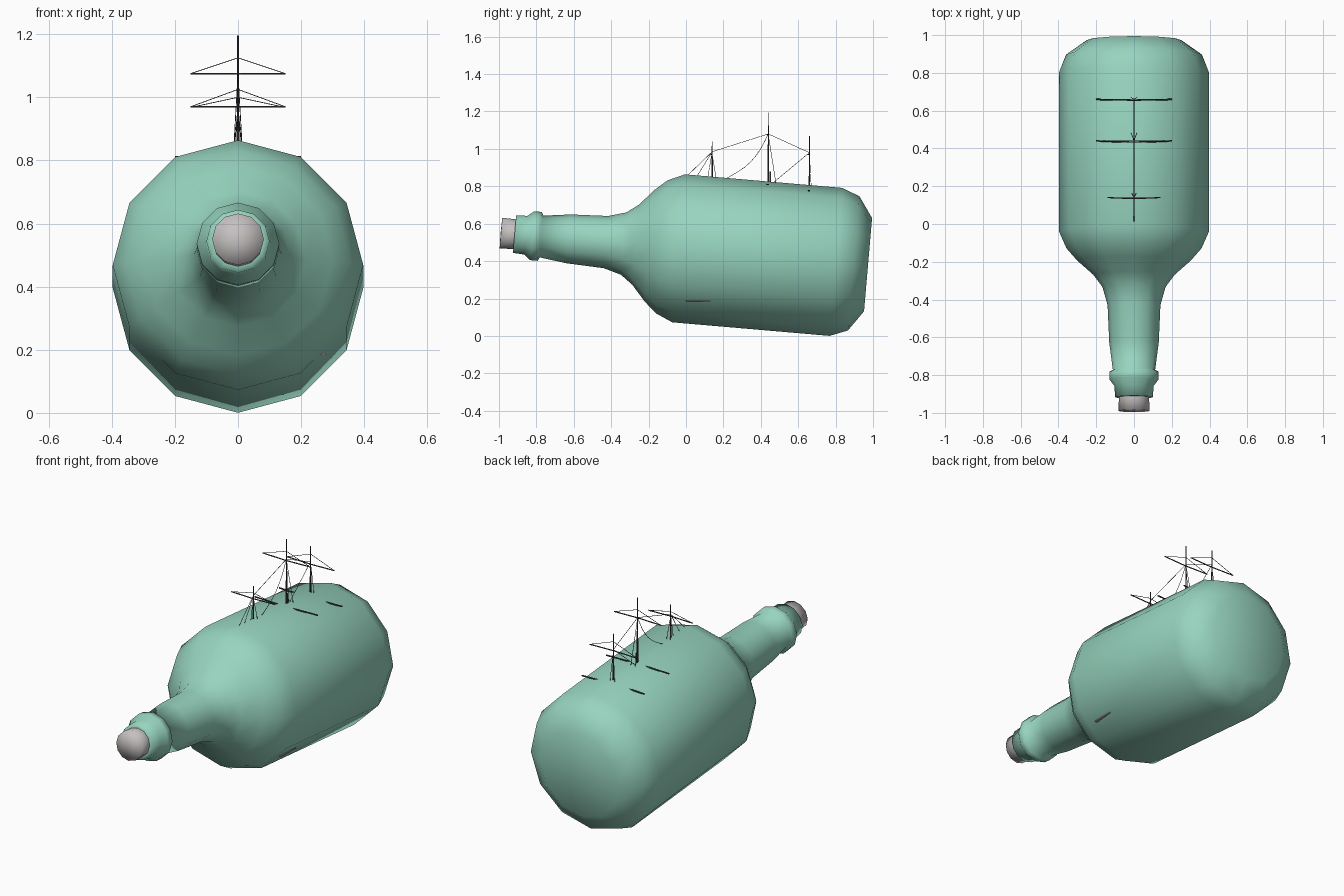
import bpy, bmesh, math
from mathutils import Vector

if "Cube" in bpy.data.objects:
    bpy.data.objects.remove(bpy.data.objects["Cube"], do_unlink=True)


def material(name, rgb):
    m = bpy.data.materials.new(name)
    m.use_nodes = True
    m.diffuse_color = (*rgb, 1)
    m.node_tree.nodes["Principled BSDF"].inputs["Base Color"].default_value = (*rgb, 1)
    return m


GLASS = material("sea green glass", (0.31, 0.66, 0.52))
CORK = material("pale grey cork", (0.56, 0.53, 0.53))
SPAR = material("dark spar wood", (0.06, 0.05, 0.05))
PLANK = material("pinkish plank", (0.45, 0.33, 0.32))

TILT = math.radians(-4.92)
AXIS_Z = 0.465


def finish(bm, name, mat, smooth=True):
    bmesh.ops.recalc_face_normals(bm, faces=bm.faces)
    me = bpy.data.meshes.new(name)
    bm.to_mesh(me)
    bm.free()
    me.materials.append(mat)
    for p in me.polygons:
        p.use_smooth = smooth
    ob = bpy.data.objects.new(name, me)
    bpy.context.collection.objects.link(ob)
    return ob


def lathe(name, profile, mat, sides=12):
    """Turn (distance along y, radius) pairs about the tilted bottle axis."""
    bm = bmesh.new()
    rings = []
    for s, r in profile:
        if r == 0:
            rings.append([bm.verts.new((0, s, 0))] * sides)
            continue
        angles = [2 * math.pi * i / sides for i in range(sides)]
        rings.append([bm.verts.new((r * math.sin(a), s, r * math.cos(a))) for a in angles])
    for a, b in zip(rings, rings[1:]):
        for i in range(sides):
            j = (i + 1) % sides
            bm.faces.new(list(dict.fromkeys((a[i], a[j], b[j], b[i]))))
    ob = finish(bm, name, mat)
    ob.location.z = AXIS_Z
    ob.rotation_euler.x = TILT
    return ob


def rod(name, points, radius, mat=SPAR, tip=1.0, sides=6):
    """Round bar or rope through the given points."""
    cu = bpy.data.curves.new(name, "CURVE")
    cu.dimensions = "3D"
    sp = cu.splines.new("POLY")
    sp.points.add(len(points) - 1)
    for i, p in enumerate(points):
        sp.points[i].co = (*p, 1)
        sp.points[i].radius = 1 + (tip - 1) * i / (len(points) - 1)
    cu.bevel_depth = radius
    cu.bevel_resolution = 1
    cu.use_fill_caps = True
    cu.materials.append(mat)
    ob = bpy.data.objects.new(name, cu)
    bpy.context.collection.objects.link(ob)
    return ob


def box(name, centre, size, mat):
    bm = bmesh.new()
    bmesh.ops.create_cube(bm, size=1)
    bmesh.ops.scale(bm, vec=size, verts=bm.verts)
    bmesh.ops.translate(bm, vec=centre, verts=bm.verts)
    return finish(bm, name, mat, False)


# Bottle: base, body, shoulder, neck, collar and lip
lathe("bottle", [
    (0.977, 0), (0.977, 0.25), (0.90, 0.36), (0.805, 0.397), (-0.04, 0.397),
    (-0.13, 0.357), (-0.195, 0.30), (-0.27, 0.215), (-0.335, 0.167),
    (-0.43, 0.14), (-0.63, 0.131), (-0.775, 0.112), (-0.785, 0.131),
    (-0.825, 0.131), (-0.86, 0.104), (-0.92, 0.10), (-0.92, 0.075)], GLASS)

# Cork
lathe("cork", [(-0.86, 0.078), (-0.92, 0.08), (-0.993, 0.082), (-0.995, 0)], CORK)

# Hull of the ship inside the bottle
bm = bmesh.new()
rings = []
for y, w, sheer in [(-0.02, 0.01, 0.06), (0.12, 0.09, 0.02), (0.4, 0.13, 0),
                    (0.65, 0.11, 0.02), (0.8, 0.07, 0.06)]:
    section = [(-w, 0.4 + sheer), (-w * 0.8, 0.27), (0, 0.2), (w * 0.8, 0.27), (w, 0.4 + sheer)]
    rings.append([bm.verts.new((x, y, z)) for x, z in section])
for a, b in zip(rings, rings[1:]):
    for i in range(5):
        j = (i + 1) % 5
        bm.faces.new((a[i], a[j], b[j], b[i]))
bm.faces.new(rings[0])
bm.faces.new(rings[-1])
finish(bm, "hull", PLANK, False)

# Plank lying against the lower left glass
box("plank", (0.262, 0.065, 0.187), (0.03, 0.13, 0.006), PLANK)

# Masts with an upper yard, its lifts and a pair of shrouds
#        name     y     top   yard  half  peak   shroud foot y
masts = [("fore", 0.14, 1.04, 0.97, 0.14, 1.00, 0.17),
         ("main", 0.44, 1.195, 1.075, 0.15, 1.125, 0.485),
         ("mizzen", 0.66, 1.07, 0.97, 0.15, 1.025, 0.67)]
for name, y, top, yard, half, peak, foot in masts:
    rod(name + "_mast", [(0, y, 0.38), (0, y, 0.88), (0, y, top)], 0.006, tip=0.4)
    rod(name + "_yard", [(-half, y, yard), (0, y - 0.006, yard), (half, y, yard)], 0.003)
    for side in (-1, 1):
        rod(name + "_lift", [(side * half, y, yard), (0, y, peak)], 0.0014)
        rod(name + "_shroud", [(0, y, yard), (side * 0.016, foot, 0.79)], 0.0014)

# Lower yards breaking through the glass
for name, y, z in [("main", 0.44, 0.81), ("mizzen", 0.66, 0.777)]:
    rod(name + "_lower_yard", [(-0.2, y, z), (0, y - 0.008, z), (0.2, y, z)], 0.004)

# Blocks at the foot of the main mast
box("main_mast_block", (0, 0.45, 0.845), (0.008, 0.008, 0.07), SPAR)

# Stays between the masts
fore, main, mizzen = (0, 0.14, 0.985), (0, 0.44, 1.08), (0, 0.66, 0.98)
rod("fore_stay", [fore, (0, 0, 0.85)], 0.0014)
rod("inner_fore_stay", [fore, (0, 0.05, 0.84)], 0.0014)
rod("upper_stay", [fore, main], 0.0014)
rod("mizzen_stay", [main, mizzen], 0.0014)
rod("mizzen_low_stay", [mizzen, (0, 0.455, 0.81)], 0.0014)
rod("fore_back_stay", [fore, (0, 0.115, 0.84)], 0.0014)

# Slack main stay, sagging towards the foremast
a, b = Vector(main), Vector((0, 0.19, 0.83))
sag = [a.lerp(b, i / 8) - Vector((0, -0.03, 0.025)) * math.sin(math.pi * i / 8) for i in range(9)]
rod("main_stay", sag, 0.0014)
